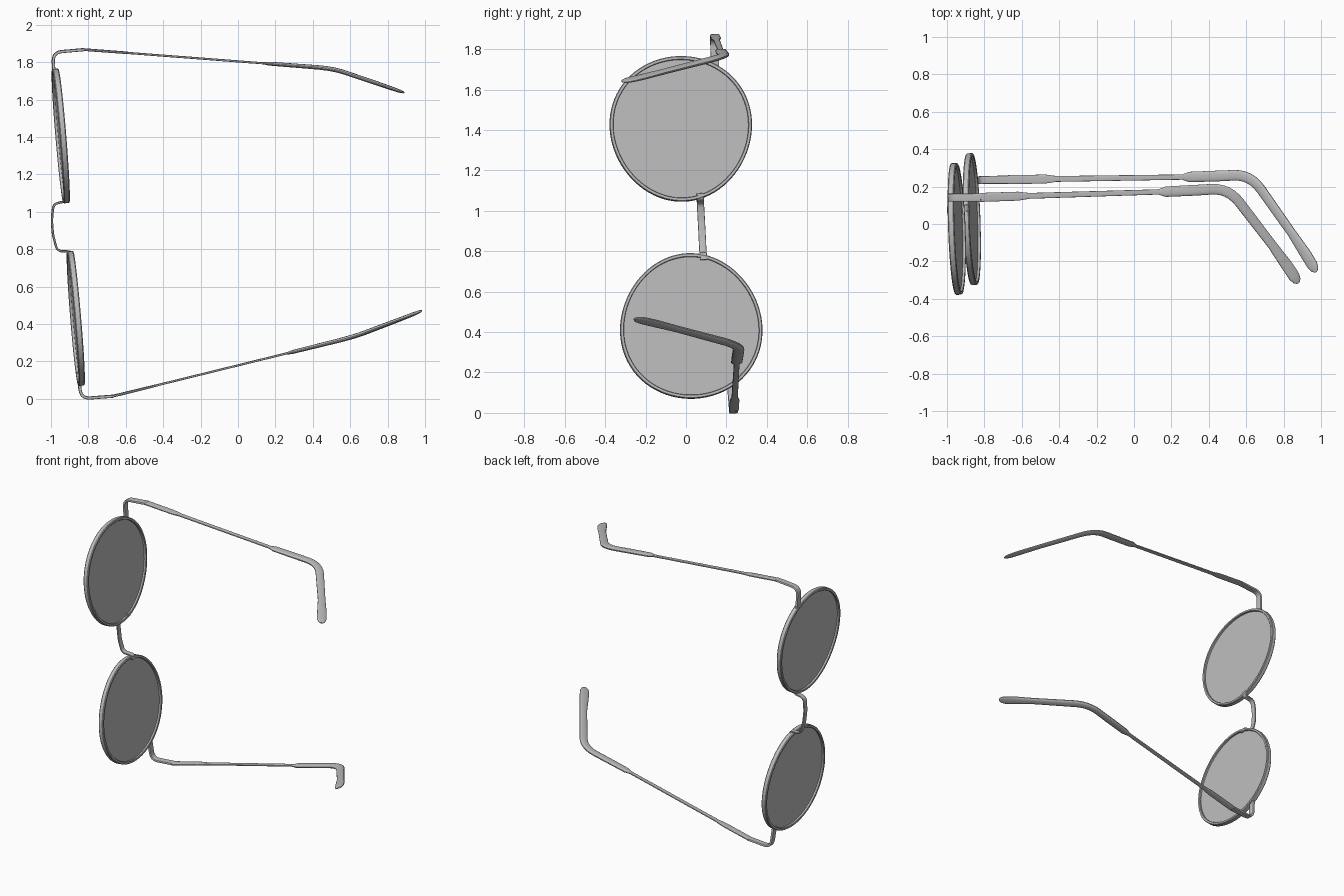
import bpy, bmesh, math
from mathutils import Matrix, Vector

cube = bpy.data.objects.get("Cube")
if cube:
    bpy.data.objects.remove(cube, do_unlink=True)

# One grey for the whole pair of glasses
grey = bpy.data.materials.new("plain_grey")
grey.use_nodes = True
colour = (0.5, 0.5, 0.5, 1)
grey.diffuse_color = colour
grey.node_tree.nodes["Principled BSDF"].inputs["Base Color"].default_value = colour

# Glasses frame: x = backwards, y = up, z = sideways, then tilted to rest on one side
back = Vector((0.996, 0.035, 0.083)).normalized()
side = Vector((-0.0845, -0.051, 0.995))
up = side.cross(back).normalized()
side = back.cross(up)
POSE = Matrix((back, up, side)).transposed().to_4x4()
POSE.translation = (-0.9075, 0, 0.918)


def finish(name, bm, mirrored=True):
    bmesh.ops.recalc_face_normals(bm, faces=bm.faces)
    mesh = bpy.data.meshes.new(name)
    bm.to_mesh(mesh)
    bm.free()
    mesh.materials.append(grey)
    obj = bpy.data.objects.new(name, mesh)
    bpy.context.collection.objects.link(obj)
    obj.matrix_world = POSE
    if mirrored:
        mod = obj.modifiers.new("other_side", 'MIRROR')
        mod.use_axis = (False, False, True)
    bpy.ops.object.select_all(action='DESELECT')
    obj.select_set(True)
    bpy.context.view_layer.objects.active = obj
    bpy.ops.object.shade_smooth_by_angle(angle=math.radians(35))
    return obj


def bridge_loops(bm, loops, closed=False):
    n = len(loops[0])
    pairs = list(zip(loops, loops[1:]))
    if closed:
        pairs.append((loops[-1], loops[0]))
    for a, b in pairs:
        for i in range(n):
            j = (i + 1) % n
            bm.faces.new((a[i], a[j], b[j], b[i]))


def round_path(points):
    """Points are (back, up, side, width, thickness, corner radius)."""
    out = []
    for i, p in enumerate(points):
        here, r = Vector(p[:5]), p[5]
        if r == 0 or i in (0, len(points) - 1):
            out.append(here)
            continue
        ends = []
        for q in (points[i - 1], points[i + 1]):
            d = Vector(q[:5]) - here
            ends.append(here + d * min(0.49, r / Vector(d[:3]).length))
        for k in range(7):
            t = k / 6
            out.append(ends[0] * (1 - t) ** 2 + here * 2 * t * (1 - t) + ends[1] * t * t)
    return out


def sweep(name, points, mirrored=True, power=0.5, sides=16):
    """Loft a flattened rounded section along a path."""
    path = round_path(points)
    pos = [Vector(p[:3]) for p in path]
    bm = bmesh.new()
    loops = []
    for i, p in enumerate(path):
        t = (pos[min(i + 1, len(pos) - 1)] - pos[max(i - 1, 0)]).normalized()
        flat = t.cross(Vector((0, 1, 0))).normalized()
        wide = flat.cross(t)
        loop = []
        for k in range(sides):
            a = math.tau * (k + 0.5) / sides
            c, s = math.cos(a), math.sin(a)
            c = math.copysign(abs(c) ** power, c)
            s = math.copysign(abs(s) ** power, s)
            loop.append(bm.verts.new(pos[i] + wide * c * p[3] / 2 + flat * s * p[4] / 2))
        loops.append(loop)
    bridge_loops(bm, loops)
    bm.faces.new(loops[0])
    bm.faces.new(loops[-1])
    return finish(name, bm, mirrored)


# Egg-shaped outline shared by rims and lenses
def outline(inset, depth, steps=80):
    ring = []
    for k in range(steps):
        a = math.tau * k / steps
        c, s = math.cos(a), math.sin(a)
        ring.append(Vector((depth, (0.352 - inset) * s * (1 + 0.06 * c), 0.49 + (0.361 - inset) * c)))
    return ring


# Rims: slim bevelled band
bm = bmesh.new()
section = [(0, -0.012), (0.004, -0.017), (0.016, -0.017), (0.018, -0.015),
           (0.018, 0.015), (0.016, 0.017), (0.004, 0.017), (0, 0.012)]
loops = [[bm.verts.new(v) for v in outline(*s)] for s in section]
bridge_loops(bm, loops, closed=True)
finish("rims", bm)

# Lenses: thin flat discs
bm = bmesh.new()
loops = [[bm.verts.new(v) for v in outline(0.014, d)] for d in (-0.003, 0.003)]
bridge_loops(bm, loops)
for loop in loops:
    bm.faces.new(loop)
finish("lenses", bm)

# Nose bridge: flat strap bowed forwards
half = [(0.012, 0.078, 0.165, 0.036, 0.012, 0),
        (0.008, 0.078, 0.135, 0.036, 0.012, 0.015),
        (-0.066, 0.08, 0.128, 0.036, 0.012, 0.03),
        (-0.082, 0.081, 0.04, 0.036, 0.012, 0.02)]
other = [(b, u, -s, w, t, r) for b, u, s, w, t, r in reversed(half)]
sweep("nose_bridge", half + other, mirrored=False, power=0.4)

# End pieces: from the rim round the corner to the hinge
sweep("end_pieces", [
    (-0.004, 0.184, 0.785, 0.042, 0.018, 0),
    (0.0, 0.188, 0.93, 0.042, 0.016, 0.05),
    (0.172, 0.184, 0.931, 0.044, 0.016, 0)], power=0.4)

# Temples: flat at the hinge, slimming to a wire
sweep("temples", [
    (0.168, 0.184, 0.931, 0.048, 0.014, 0),
    (0.37, 0.182, 0.899, 0.048, 0.013, 0),
    (0.43, 0.181, 0.889, 0.031, 0.011, 0),
    (1.16, 0.172, 0.772, 0.028, 0.011, 0)], power=0.5)

# Ear tips: sleeves that bend down and widen to a rounded end
sweep("ear_tips", [
    (1.115, 0.172, 0.78, 0.03, 0.012, 0),
    (1.15, 0.172, 0.774, 0.056, 0.02, 0),
    (1.30, 0.173, 0.75, 0.058, 0.022, 0),
    (1.485, 0.176, 0.72, 0.056, 0.024, 0.1),
    (1.70, -0.14, 0.639, 0.05, 0.022, 0),
    (1.775, -0.258, 0.61, 0.064, 0.02, 0.03),
    (1.808, -0.315, 0.597, 0.062, 0.017, 0),
    (1.821, -0.338, 0.592, 0.046, 0.013, 0),
    (1.828, -0.35, 0.589, 0.018, 0.007, 0)], power=0.8)
